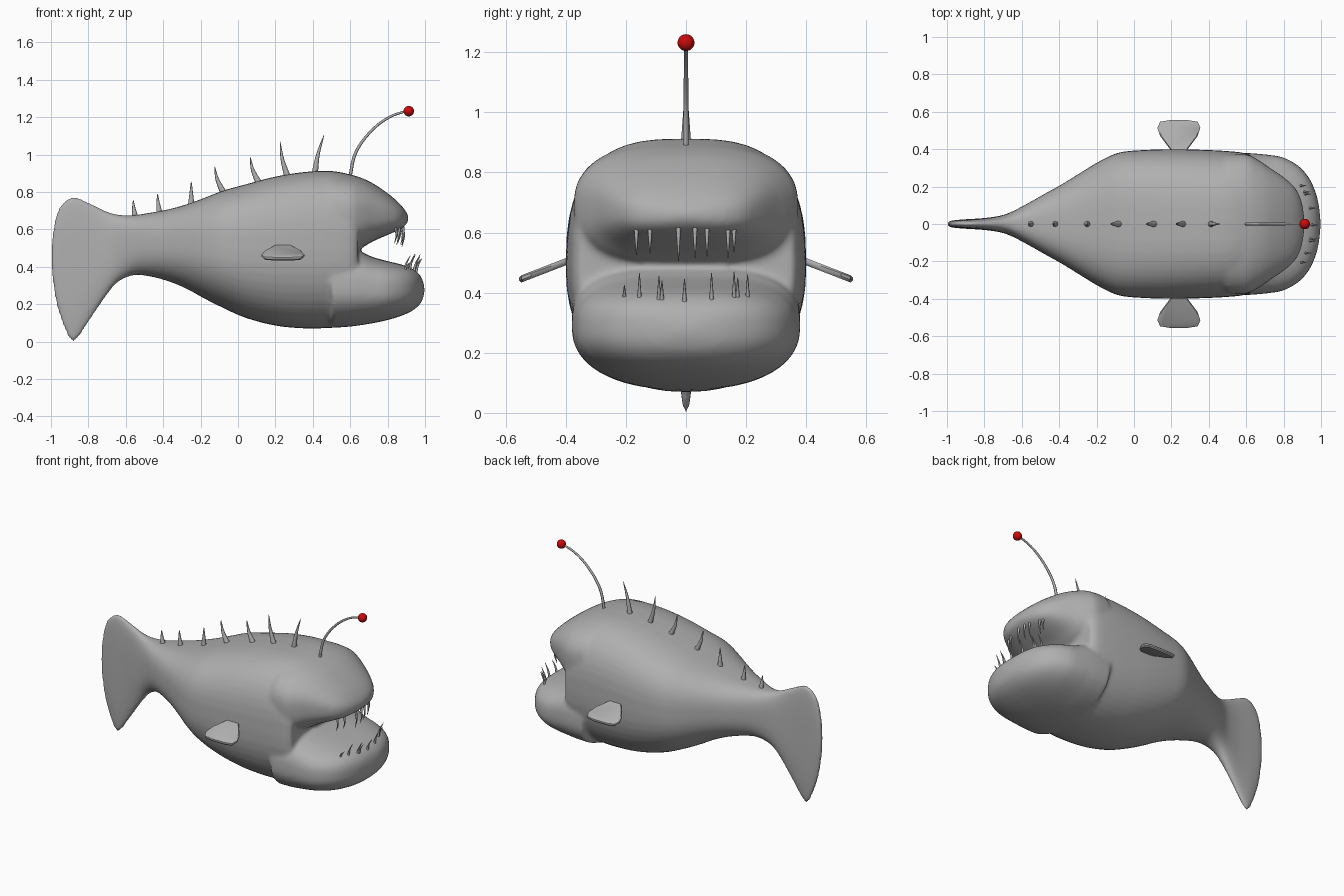
import bpy, bmesh, math
from mathutils import Vector

if "Cube" in bpy.data.objects:
    bpy.data.objects.remove(bpy.data.objects["Cube"])


def material(name, rgb):
    m = bpy.data.materials.new(name)
    m.diffuse_color = (*rgb, 1)
    m.use_nodes = True
    m.node_tree.nodes["Principled BSDF"].inputs["Base Color"].default_value = m.diffuse_color
    return m


GREY = material("skin_grey", (0.43, 0.43, 0.43))
RED = material("lure_red", (0.6, 0.003, 0.003))


def finish(bm, name, mat):
    bmesh.ops.recalc_face_normals(bm, faces=bm.faces)
    me = bpy.data.meshes.new(name)
    bm.to_mesh(me)
    bm.free()
    me.materials.append(mat)
    for p in me.polygons:
        p.use_smooth = True
    ob = bpy.data.objects.new(name, me)
    bpy.context.collection.objects.link(ob)
    return ob


def skin(bm, rings):
    # bridge successive rings and cap both ends
    vr = [[bm.verts.new(p) for p in r] for r in rings]
    n = len(vr[0])
    for a, b in zip(vr, vr[1:]):
        for i in range(n):
            j = (i + 1) % n
            bm.faces.new((a[i], a[j], b[j], b[i]))
    bm.faces.new(vr[0])
    bm.faces.new(vr[-1][::-1])


def catmull(rows, steps=4):
    # smooth interpolation through the stations
    out = []
    for i in range(len(rows) - 1):
        p0, p1 = rows[max(i - 1, 0)], rows[i]
        p2, p3 = rows[i + 1], rows[min(i + 2, len(rows) - 1)]
        for k in range(steps):
            t = k / steps
            out.append([0.5 * (2 * b + (c - a) * t + (2 * a - 5 * b + 4 * c - d) * t * t
                               + (3 * b - a - 3 * c + d) * t ** 3)
                        for a, b, c, d in zip(p0, p1, p2, p3)])
    return out + [list(rows[-1])]


def section(x, top, bot, hw, n_top, n_bot, count=48):
    # super-elliptic cross-section at station x
    cz, h, pts = (top + bot) / 2, (top - bot) / 2, []
    for i in range(count):
        a = 2 * math.pi * i / count
        c, s = math.cos(a), math.sin(a)
        e = 2 / (n_top if s > 0 else n_bot)
        pts.append((x, math.copysign(max(hw, 0.003) * abs(c) ** e, c),
                    cz + math.copysign(h * abs(s) ** e, s)))
    return pts


# stations: x, top z, bottom z, half width
torso = [(-1.0, .50, .40, .010), (-.985, .62, .27, .016), (-.965, .70, .17, .020),
         (-.93, .752, .07, .023), (-.89, .773, 0, .026), (-.85, .768, .025, .028),
         (-.78, .735, .13, .034), (-.70, .695, .25, .048), (-.64, .678, .32, .072),
         (-.56, .675, .355, .115), (-.48, .687, .35, .16), (-.38, .705, .325, .216),
         (-.28, .732, .285, .278), (-.18, .768, .23, .338), (-.08, .807, .18, .382),
         (.04, .84, .127, .395), (.2, .882, .085, .40), (.36, .907, .07, .397),
         (.5, .912, .073, .39), (.6, .893, .08, .378), (.64, .875, .09, .355)]
upper_jaw = [(.5, .905, .48, .37), (.6, .893, .48, .373), (.66, .875, .50, .345),
             (.72, .847, .535, .305), (.8, .793, .57, .25), (.86, .742, .597, .195),
             (.895, .70, .622, .125), (.912, .668, .648, .03)]
lower_jaw = [(.5, .50, .075, .38), (.6, .49, .08, .38), (.66, .478, .088, .376),
             (.72, .452, .098, .37), (.8, .43, .115, .355), (.88, .41, .14, .31),
             (.94, .385, .17, .24), (.98, .345, .21, .14), (.997, .29, .26, .03)]

# body: torso with tail, plus two jaws, fused into one smooth skin
bm = bmesh.new()
for rows, nt, nb in ((torso, 2.9, 2.3), (upper_jaw, 2.5, 3.0), (lower_jaw, 3.0, 2.3)):
    skin(bm, [section(*r, nt, nb) for r in catmull(rows)])
body = finish(bm, "body", GREY)
rm = body.modifiers.new("fuse", 'REMESH')
rm.mode = 'VOXEL'
rm.voxel_size = 0.011
rm.use_smooth_shade = True
sm = body.modifiers.new("soften", 'SMOOTH')
sm.factor = 0.5
sm.iterations = 10


def spike(bm, pts, y, r0, r1, steps=8, sides=8):
    # tapered tube along a path lying in the xz plane
    path = catmull(pts, steps)
    rings = []
    for i, (x, z) in enumerate(path):
        a, b = path[max(i - 1, 0)], path[min(i + 1, len(path) - 1)]
        t = Vector((b[0] - a[0], b[1] - a[1])).normalized()
        r = r0 + (r1 - r0) * i / (len(path) - 1)
        rings.append([(x - t.y * r * math.cos(q), y + r * math.sin(q), z + t.x * r * math.cos(q))
                      for q in (2 * math.pi * k / sides for k in range(sides))])
    skin(bm, rings)


# back spines: base x, base z, tip x, tip z
bm = bmesh.new()
for bx, bz, tx, tz in ((-.55, .665, -.56, .757), (-.42, .685, -.43, .79), (-.25, .73, -.25, .857),
                       (-.08, .80, -.125, .937), (.11, .85, .065, .987),
                       (.265, .88, .225, 1.07), (.41, .895, .46, 1.105)):
    bend = .35 if tx > bx else .7
    spike(bm, [(bx, bz), (bx + (tx - bx) * bend, (bz + tz) / 2), (tx, tz)], 0, .018, .001)
finish(bm, "back_spines", GREY)

# teeth: lower row curves outwards, upper row hangs down
bm = bmesh.new()
for i, y in enumerate((-.205, -.155, -.09, -.08, -.005, .085, .16, .172, .205)):
    x, h = .95 - 1.5 * y * y, (.055, .095, .085, .07, .075, .095, .1, .08, .09)[i]
    spike(bm, [(x, .365), (x + .012, .37 + h * .5), (x + .035, .37 + h)], y, .009, .001, 4)
finish(bm, "lower_teeth", GREY)
bm = bmesh.new()
for i, y in enumerate((-.165, -.12, -.025, .03, .07, .14, .16)):
    x, h = .88 - 1.5 * y * y, (.08, .075, .1, .09, .085, .09, .07)[i]
    spike(bm, [(x, .625), (x + .008, .61 - h * .5), (x - .003, .605 - h)], y, .009, .001, 4)
finish(bm, "upper_teeth", GREY)

# lure rod and glowing ball
bm = bmesh.new()
spike(bm, [(.598, .87), (.62, .985), (.665, 1.07), (.74, 1.152), (.82, 1.205), (.9, 1.232)],
      0, .009, .006)
finish(bm, "lure_rod", GREY)
bm = bmesh.new()
bmesh.ops.create_uvsphere(bm, u_segments=24, v_segments=16, radius=.028)
bmesh.ops.translate(bm, verts=bm.verts, vec=(.913, 0, 1.232))
finish(bm, "lure_ball", RED)

# side fins: flat rounded paddles drooping outwards, mirrored
outline = [(.215, .37), (.185, .41), (.14, .47), (.125, .515), (.14, .547), (.19, .555),
           (.29, .555), (.34, .547), (.355, .515), (.34, .47), (.295, .41), (.265, .37)]
bm = bmesh.new()
for side in (-1, 1):
    rings = []
    for dz, k in ((-.012, .93), (-.005, 1), (.005, 1), (.012, .93)):
        rings.append([(.24 + (x - .24) * k, side * (.46 + (y - .46) * k),
                       .505 - (y - .39) * .36 + dz) for x, y in outline])
    skin(bm, rings)
fins = finish(bm, "side_fins", GREY)
bpy.context.view_layer.objects.active = fins
fins.select_set(True)
bpy.ops.object.shade_smooth_by_angle(angle=math.radians(40))
